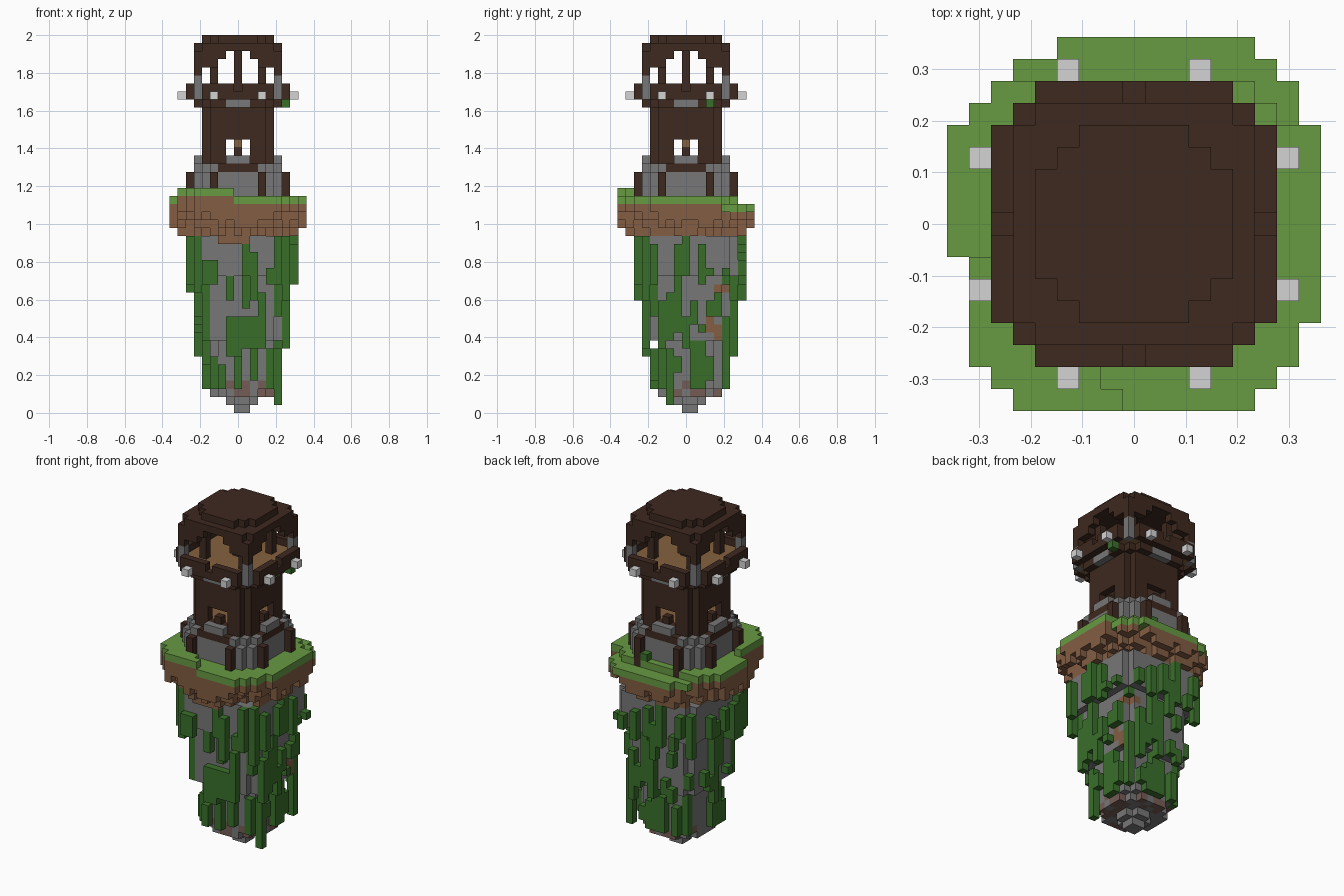
import bpy
import bmesh
import random
from mathutils import Vector

cube = bpy.data.objects.get("Cube")
if cube:
    bpy.data.objects.remove(cube)

random.seed(5)
U = 2 / 47  # edge of one block
cells = {}  # block position -> (part, colour)


def linear(c):
    c /= 255
    return c / 12.92 if c < 0.04 else ((c + 0.055) / 1.055) ** 2.4


COLOURS = {
    "dark_wood": (62, 41, 31), "grass_green": (103, 154, 66), "earth_brown": (131, 93, 66),
    "stone_grey": (119, 119, 119), "lamp_white": (212, 212, 212), "vine_green": (57, 111, 42),
    "plank_tan": (132, 97, 64), "reddish_stone": (117, 92, 85),
}
materials = {}
for name, rgb in COLOURS.items():
    m = bpy.data.materials.new(name)
    m.use_nodes = True
    col = [linear(c) for c in rgb] + [1]
    m.diffuse_color = col
    m.node_tree.nodes["Principled BSDF"].inputs["Base Color"].default_value = col
    materials[name] = m


def put(part, colour, i, j, layers):
    for k in layers:
        cells[i, j, k] = (part, colour)


def disc(r, s):
    """Blocks of an octagon: radius r, corners cut where |i| + |j| > s."""
    return [(i, j) for i in range(-r, r + 1) for j in range(-r, r + 1) if abs(i) + abs(j) <= s]


def ring(r, s):
    inside = set(disc(r, s))
    return [(i, j) for i, j in sorted(inside)
            if any(n not in inside for n in ((i + 1, j), (i - 1, j), (i, j + 1), (i, j - 1)))]


def around(part, colour, i, j, layers):
    """Same block on all four sides, mirrored too."""
    for a, b in ((i, j), (j, i)):
        for sx in (1, -1):
            for sy in (1, -1):
                put(part, colour, a * sx, b * sy, layers)


# Hanging rock, stepped to a point
def in_rock(i, j, k):
    r = k + 0.5 if k < 2 else 3.5 if k < 9 else 4.5 if k < 17 else 5.5
    a, b = abs(i - 0.5), abs(j - 0.5)
    return max(a, b) <= r and a + b <= max(2 * r - (2 if k == 2 else 1), 1)


for k in range(22):
    for i, j in disc(8, 16):
        if in_rock(i, j, k):
            reddish = k in (2, 3) and random.random() < 0.4
            put("rock", "reddish_stone" if reddish else "stone_grey", i, j, [k])
patch = [(5, 3, 10), (5, 4, 10), (5, 4, 9), (5, 3, 11), (5, 4, 15), (4, 5, 15)]
for i, j, k in patch:
    put("rock", "earth_brown", i, j, [k])

# Floating ground: stepped grass over earth that crumbles towards the rock
for i, j in disc(8, 13):
    r, d = max(abs(i), abs(j)), abs(i) + abs(j)
    if (abs(i) == 8 and abs(j) > 4) or (i == -8 and j < -1) or (j == 8 and i < -3):
        continue
    if i < 0 < j and d > 12:
        continue
    top = 26
    if i + j <= -9 and i > -8:
        top = 27
    elif j >= 7 or (j > 4 and i + j >= 12):
        top = 25
    put("grass", "grass_green", i, j, [top])
    put("earth", "earth_brown", i, j, range(25, top))
    for k, full in ((24, 11), (23, 9), (22, 8), (21, 7)):
        chance = 1 if d <= full and r <= k - 16 else 0.5 if d <= full + 2 and r <= k - 15 else 0
        if (i, j, k) in cells:
            continue
        if random.random() >= chance:
            break
        put("earth", "earth_brown", i, j, [k])

# Vines: strips that start on the rock face and hang down
starts = set()
for i, j, k in [p for p, c in cells.items() if c[0] == "rock" and p not in patch]:
    for di, dj in ((1, 0), (-1, 0), (0, 1), (0, -1)):
        p = (i + di, j + dj, k)
        if k >= 5 and not in_rock(*p):
            starts.add(p)
for i, j, k in sorted(starts):
    reach = max(abs(i - 0.5), abs(j - 0.5))
    low = random.randint(14, 17) if reach > 6 else random.randint(7, 10) if reach > 5 else 3
    if random.random() < (0.15 if k >= 17 else 0.14 if k >= 12 else 0.2):
        for n in range(random.randint(2, 7)):
            if k - n < low or (i, j, k - n) in cells or (i - 1, j, k - n) in patch:
                break
            put("vines", "vine_green", i, j, [k - n])
put("vines", "vine_green", 5, -2, range(1, 8))

# Tower base: stone walls and corners, timber posts, timber band
for i, j in disc(5, 8):
    put("base_wall", "stone_grey", i, j, range(26, 30))
    put("base_band", "dark_wood", i, j, [30])
around("base_corner", "stone_grey", 5, 4, range(26, 30))
around("base_corner", "stone_grey", 5, 3, [30])
around("base_corner", "stone_grey", 4, 4, [30])
around("base_post", "dark_wood", 6, 3, range(26, 30))
for i in (0, 1):
    around("window_sill", "stone_grey", i, 5, [31])

# Tower shaft with a plank floor and four windows
for i, j in disc(4, 7):
    put("lower_floor", "plank_tan", i, j, [31])
for i, j in ring(4, 7):
    put("tower_wall", "dark_wood", i, j, range(31, 38))
for i in (-1, 0, 1):
    for k in (32, 33):
        for a, b in ((i, 4), (i, -4), (4, i), (-4, i)):
            cells.pop((a, b, k), None)
around("window_post", "dark_wood", 0, 4, [32])
put("stool", "plank_tan", 0, 0, [32, 33])

# Gallery: floor, brackets, rail with four gaps, lamps
for i, j in disc(5, 8):
    put("gallery_support", "dark_wood", i, j, [38])
for i, j in disc(6, 10):
    inner = max(abs(i), abs(j)) <= 5 and abs(i) + abs(j) <= 9
    put("gallery_floor", "plank_tan" if inner else "dark_wood", i, j, [39])
for i, j in ring(6, 10):
    if i and j:
        put("gallery_rail", "dark_wood", i, j, [40])
for i in (0, 1):
    around("bracket", "stone_grey", i, 5, [38])
around("lamp", "lamp_white", 7, 3, [39])
put("leaf", "vine_green", 6, 3, [38])
put("bush", "vine_green", 2, 6, [27])

# Gallery posts and arches
around("corner_post", "stone_grey", 5, 5, range(39, 42))
around("corner_post", "dark_wood", 5, 5, range(42, 45))
around("inner_post", "dark_wood", 3, 3, range(40, 45))
put("middle_post", "dark_wood", 0, 0, range(40, 45))
around("arch", "dark_wood", 4, 5, [43, 44])
around("arch", "dark_wood", 3, 5, [43, 44])
around("arch", "dark_wood", 4, 4, [44])
around("arch", "dark_wood", 2, 5, [44])

# Roof
for r, s, k in ((5, 9, 45), (4, 6, 46)):
    for i, j in disc(r, s):
        put("roof", "dark_wood", i, j, [k])

# Turn the blocks into one mesh per part, keeping only exposed sides
AXES = [Vector(v) for v in ((1, 0, 0), (0, 1, 0), (0, 0, 1))]
for part in sorted({c[0] for c in cells.values()}):
    blocks = {p: c[1] for p, c in cells.items() if c[0] == part}
    names = sorted(set(blocks.values()))
    mesh = bpy.data.meshes.new(part)
    for n in names:
        mesh.materials.append(materials[n])
    bm = bmesh.new()
    for p, colour in blocks.items():
        centre = Vector((p[0], p[1], p[2] + 0.5))
        for a in range(3):
            for sign in (1, -1):
                normal = AXES[a] * sign
                if tuple(int(p[n] + normal[n]) for n in range(3)) in cells:
                    continue
                s, t = AXES[(a + 1) % 3] / 2, AXES[(a + 2) % 3] * sign / 2
                mid = centre + normal / 2
                quad = (mid - s - t, mid + s - t, mid + s + t, mid - s + t)
                face = bm.faces.new([bm.verts.new(v * U) for v in quad])
                face.material_index = names.index(colour)
    bmesh.ops.remove_doubles(bm, verts=bm.verts[:], dist=U / 100)
    bm.to_mesh(mesh)
    bm.free()
    bpy.context.scene.collection.objects.link(bpy.data.objects.new(part, mesh))
